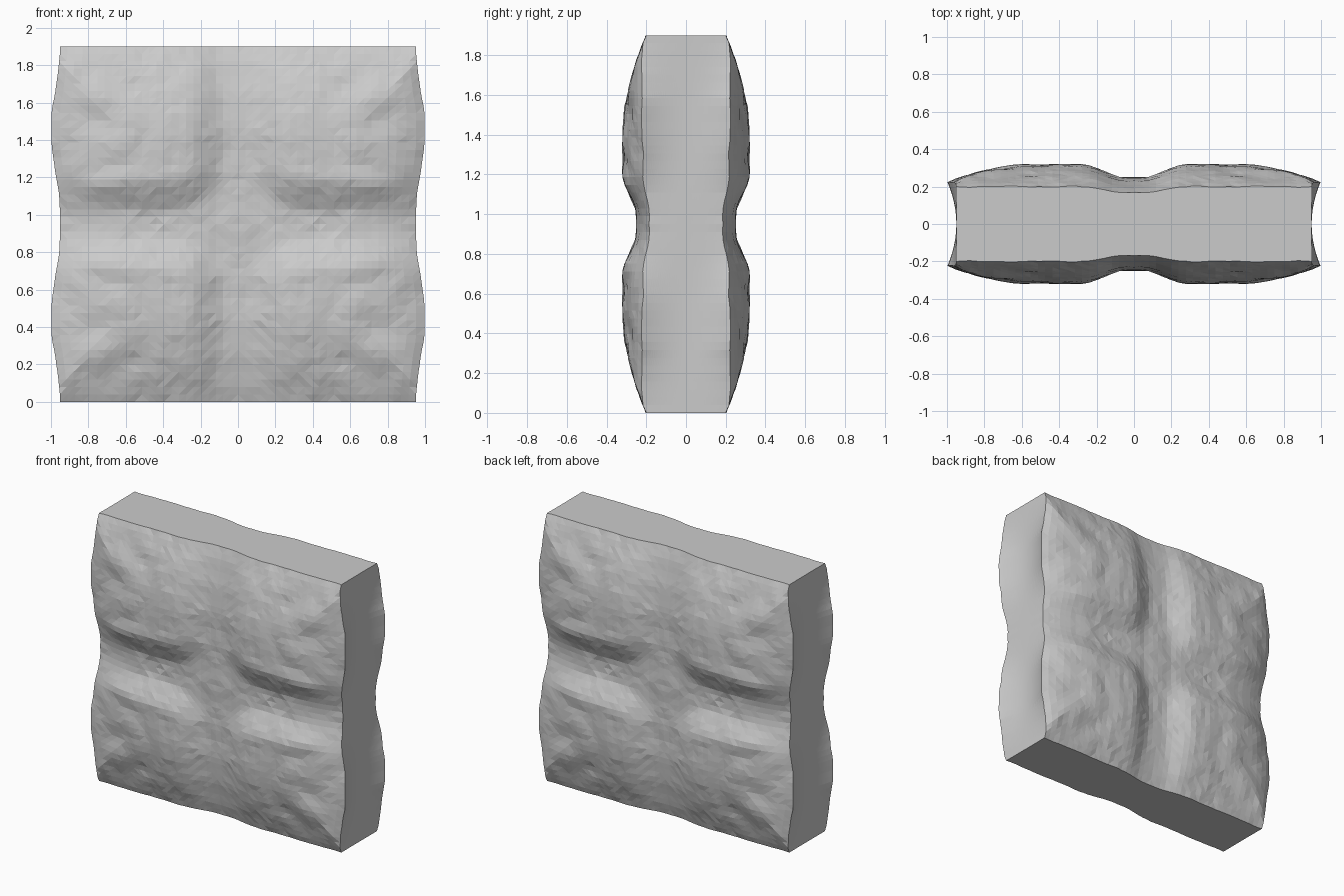
import bpy, bmesh, math
from mathutils import Vector, noise

if "Cube" in bpy.data.objects:
    bpy.data.objects.remove(bpy.data.objects["Cube"])

HALF_W, HALF_H = 0.95, 0.95


def smooth(a, b, t):
    t = min(max((t - a) / (b - a), 0), 1)
    return t * t * (3 - 2 * t)


def half_depth(u, v):
    """Half thickness at distance u, v from the slab's centre lines."""
    # Four pillows with rounded inner corners, split by a cross-shaped valley
    p, q = max(0.45 - u, 0), max(0.40 - v, 0)
    r = ((p / 0.45) ** 3 + (q / 0.40) ** 3) ** (1 / 3)
    lobe = 1 - smooth(0.38, 0.90, r)
    # Rounding towards the outer edges
    fall_v = 0.12 * max((v - 0.45) / 0.5, 0) ** 1.8
    fall_u = 0.10 * max((u - 0.60) / 0.35, 0) ** 2.0
    fall = max(fall_u, fall_v) * (0.65 + 0.35 * lobe)
    # Shallow curl and dimple in each pillow
    d = math.hypot(u - 0.74, v - 0.55)
    curl = 0.018 * math.exp(-(d / 0.09) ** 2)
    curl += 0.010 * math.exp(-((d - 0.26) / 0.06) ** 2) * smooth(0.9, 0.6, u)
    rough = 0.007 * noise.noise(Vector((u, v, 0.3)) * 9)
    rough += 0.004 * noise.noise(Vector((u, v, 1.7)) * 24)
    return 0.247 + 0.072 * lobe - fall - curl + rough


# Weathered stone slab, sculpted from a subdivided block
bm = bmesh.new()
bmesh.ops.create_cube(bm, size=2)
bmesh.ops.subdivide_edges(bm, edges=bm.edges[:], cuts=47, use_grid_fill=True)
for vert in bm.verts:
    x, y, z = vert.co.x * HALF_W, vert.co.y, vert.co.z * HALF_H
    u, v = abs(x), abs(z)
    # Sides flare outwards near the front and back of each pillow
    flare = 0.055 * math.exp(-((v - 0.5) / 0.3) ** 2) - 0.006
    flare += 0.006 * noise.noise(Vector((v * 9, 4.0, 0)))
    x += math.copysign(flare * y * y * smooth(0.75, 0.95, u), x)
    vert.co = (x, y * half_depth(u, v), z + HALF_H)
bmesh.ops.triangulate(bm, faces=bm.faces[:])
mesh = bpy.data.meshes.new("stone_slab")
bm.to_mesh(mesh)
bm.free()
slab = bpy.data.objects.new("stone_slab", mesh)
bpy.context.collection.objects.link(slab)
